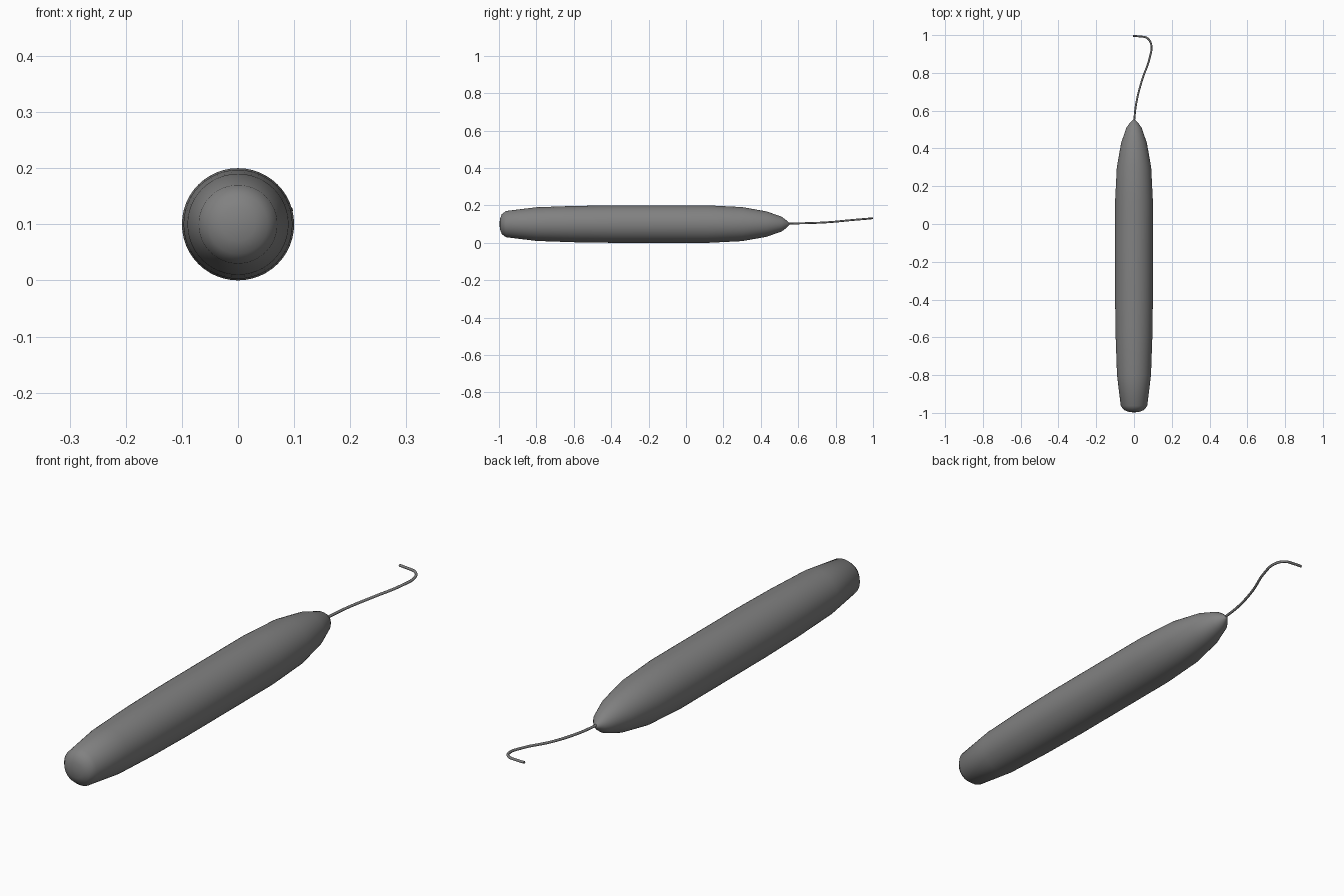
import bpy, bmesh
from math import cos, sin, tau

cube = bpy.data.objects.get("Cube")
if cube:
    bpy.data.objects.remove(cube, do_unlink=True)

AXIS_Z = 0.1
SIDES = 48


def make_material(name, rgb):
    mat = bpy.data.materials.new(name)
    mat.use_nodes = True
    color = (*rgb, 1)
    mat.diffuse_color = color
    mat.node_tree.nodes["Principled BSDF"].inputs["Base Color"].default_value = color
    return mat


def lathe(name, profile, mat):
    """Revolve (y, radius) pairs about the long axis, closing each end on a pole."""
    bm = bmesh.new()
    rings = []
    for y, r in profile[1:-1]:
        rings.append([bm.verts.new((r * cos(tau * i / SIDES), y, AXIS_Z + r * sin(tau * i / SIDES)))
                      for i in range(SIDES)])
    for a, b in zip(rings, rings[1:]):
        for i in range(SIDES):
            j = (i + 1) % SIDES
            bm.faces.new((a[i], a[j], b[j], b[i]))
    for ring, end in ((rings[0], profile[0]), (rings[-1], profile[-1])):
        pole = bm.verts.new((0, end[0], AXIS_Z))
        for i in range(SIDES):
            bm.faces.new((ring[i], ring[(i + 1) % SIDES], pole))
    bmesh.ops.recalc_face_normals(bm, faces=bm.faces)
    for face in bm.faces:
        face.smooth = True
    mesh = bpy.data.meshes.new(name)
    bm.to_mesh(mesh)
    bm.free()
    mesh.materials.append(mat)
    obj = bpy.data.objects.new(name, mesh)
    bpy.context.collection.objects.link(obj)
    return obj


def tube(name, points, radius, mat):
    """Round wire following a smooth path."""
    curve = bpy.data.curves.new(name, "CURVE")
    curve.dimensions = "3D"
    curve.bevel_depth = radius
    curve.bevel_resolution = 2
    curve.resolution_u = 8
    curve.use_fill_caps = True
    spline = curve.splines.new("BEZIER")
    spline.bezier_points.add(len(points) - 1)
    for bp, co in zip(spline.bezier_points, points):
        bp.co = co
        bp.handle_left_type = bp.handle_right_type = "AUTO"
    curve.materials.append(mat)
    obj = bpy.data.objects.new(name, curve)
    bpy.context.collection.objects.link(obj)
    return obj


grey = make_material("grey", (0.22, 0.22, 0.22))

# Rounded stick: blunt front end, slim middle, pointed back end
lathe("stick_body", [
    (-0.998, 0), (-0.994, 0.03), (-0.985, 0.053), (-0.963, 0.07), (-0.8, 0.09),
    (-0.6, 0.097), (-0.4, 0.1), (0.12, 0.1), (0.3, 0.091), (0.43, 0.068),
    (0.51, 0.04), (0.53, 0.026), (0.552, 0.006), (0.556, 0)], grey)

# Bent fuse rising slightly towards its hooked tip
tube("fuse", [
    (0, 0.54, 0.103), (0.012, 0.64, 0.105), (0.042, 0.76, 0.11), (0.083, 0.88, 0.121),
    (0.091, 0.95, 0.127), (0.07, 0.984, 0.13), (0.03, 0.993, 0.131), (-0.005, 0.995, 0.132)],
    0.005, grey)
